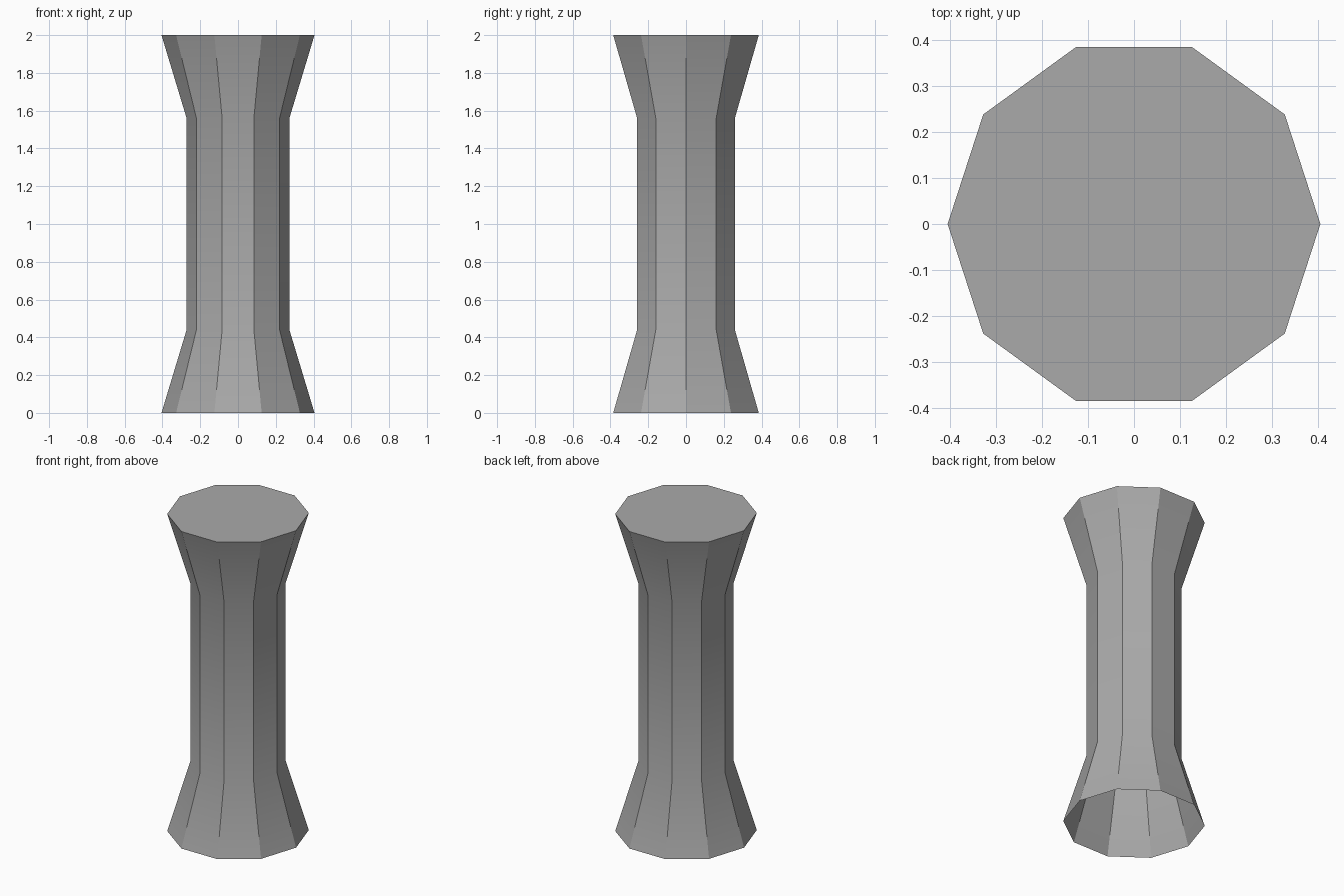
import bpy, bmesh, math

cube = bpy.data.objects.get("Cube")
if cube:
    bpy.data.objects.remove(cube, do_unlink=True)

SIDES = 10
# (radius, height) from foot to top
PROFILE = [(0.405, 0.0), (0.272, 0.44), (0.272, 1.56), (0.405, 2.0)]

grey = bpy.data.materials.new("stone_grey")
grey.use_nodes = True
colour = (0.4, 0.4, 0.4, 1)
grey.diffuse_color = colour
grey.node_tree.nodes["Principled BSDF"].inputs["Base Color"].default_value = colour

# Flared ten-sided column: capped on top, open underneath
bm = bmesh.new()
rings = []
for r, z in PROFILE:
    angles = [math.tau * i / SIDES for i in range(SIDES)]
    rings.append([bm.verts.new((r * math.cos(a), r * math.sin(a), z)) for a in angles])
for low, high in zip(rings, rings[1:]):
    for i in range(SIDES):
        j = (i + 1) % SIDES
        bm.faces.new((low[i], low[j], high[j], high[i]))
bm.faces.new(rings[-1])

mesh = bpy.data.meshes.new("column")
bm.to_mesh(mesh)
bm.free()
mesh.materials.append(grey)
column = bpy.data.objects.new("column", mesh)
bpy.context.collection.objects.link(column)

# Soft bends along the height, crisp vertical edges
bpy.context.view_layer.objects.active = column
column.select_set(True)
bpy.ops.object.shade_smooth_by_angle(angle=math.radians(30))
